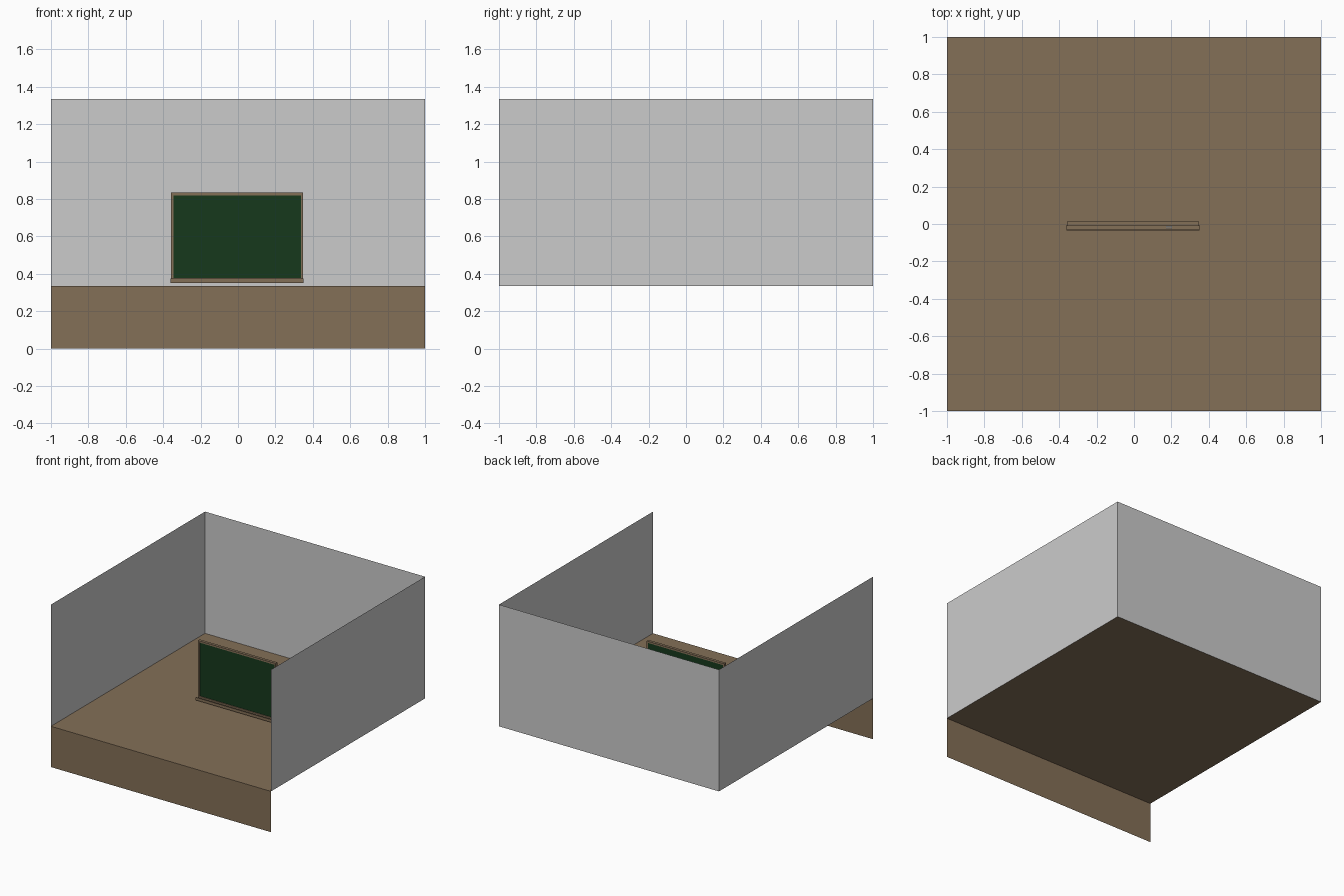
import bpy, math

if "Cube" in bpy.data.objects:
    bpy.data.objects.remove(bpy.data.objects["Cube"])


def material(name, rgb):
    m = bpy.data.materials.new(name)
    m.diffuse_color = (*rgb, 1)
    m.use_nodes = True
    m.node_tree.nodes["Principled BSDF"].inputs["Base Color"].default_value = m.diffuse_color
    return m


WOOD = material("wood", (0.23, 0.16, 0.095))
GREEN = material("board_green", (0.008, 0.04, 0.012))
CHALK = material("chalk_white", (0.8, 0.8, 0.8))
FLOOR, TOP = 0.335, 1.335


def sheet(name, loc, size, rot=(0, 0, 0), mat=None):
    bpy.ops.mesh.primitive_plane_add(size=1, location=loc, rotation=rot)
    o = bpy.context.object
    o.name = name
    o.scale = (*size, 1)
    if mat:
        o.data.materials.append(mat)
    return o


def box(name, x, y, z, mat):
    bpy.ops.mesh.primitive_cube_add(size=1, location=[(a + b) / 2 for a, b in (x, y, z)])
    o = bpy.context.object
    o.name = name
    o.scale = [b - a for a, b in (x, y, z)]
    o.data.materials.append(mat)
    return o


# Floor with front skirt
q = math.pi / 2
sheet("floor", (0, 0, FLOOR), (2, 2), mat=WOOD)
sheet("front_skirt", (0, -1, FLOOR / 2), (2, FLOOR), (q, 0, 0), WOOD)

# Three single-sheet walls
mid = (FLOOR + TOP) / 2
sheet("back_wall", (0, 1, mid), (2, 1), (q, 0, 0))
for side, x in (("left", -1), ("right", 1)):
    sheet(side + "_wall", (x, 0, mid), (2, 1), (q, 0, q))

# Chalkboard panel
box("board_panel", (-0.345, 0.34), (-0.002, 0.008), (0.365, 0.822), GREEN)

# Wooden frame rails
FY = (-0.01, 0.013)
box("frame_top", (-0.357, 0.348), FY, (0.82, 0.834), WOOD)
box("frame_bottom", (-0.357, 0.348), FY, (0.353, 0.378), WOOD)
box("frame_left", (-0.357, -0.345), FY, (0.37, 0.825), WOOD)
box("frame_right", (0.338, 0.348), FY, (0.37, 0.825), WOOD)

# Chalk tray with front lip
TX = (-0.361, 0.35)
box("tray_base", TX, (-0.033, -0.005), (0.352, 0.362), WOOD)
box("tray_lip", TX, (-0.034, -0.027), (0.352, 0.375), WOOD)

# Chalk sticks
for i, y in enumerate((-0.014, -0.022)):
    bpy.ops.mesh.primitive_cylinder_add(vertices=8, radius=0.003, depth=0.03,
                                        location=(0.187, y, 0.365), rotation=(0, q, 0))
    o = bpy.context.object
    o.name = f"chalk_{i + 1}"
    o.data.materials.append(CHALK)
